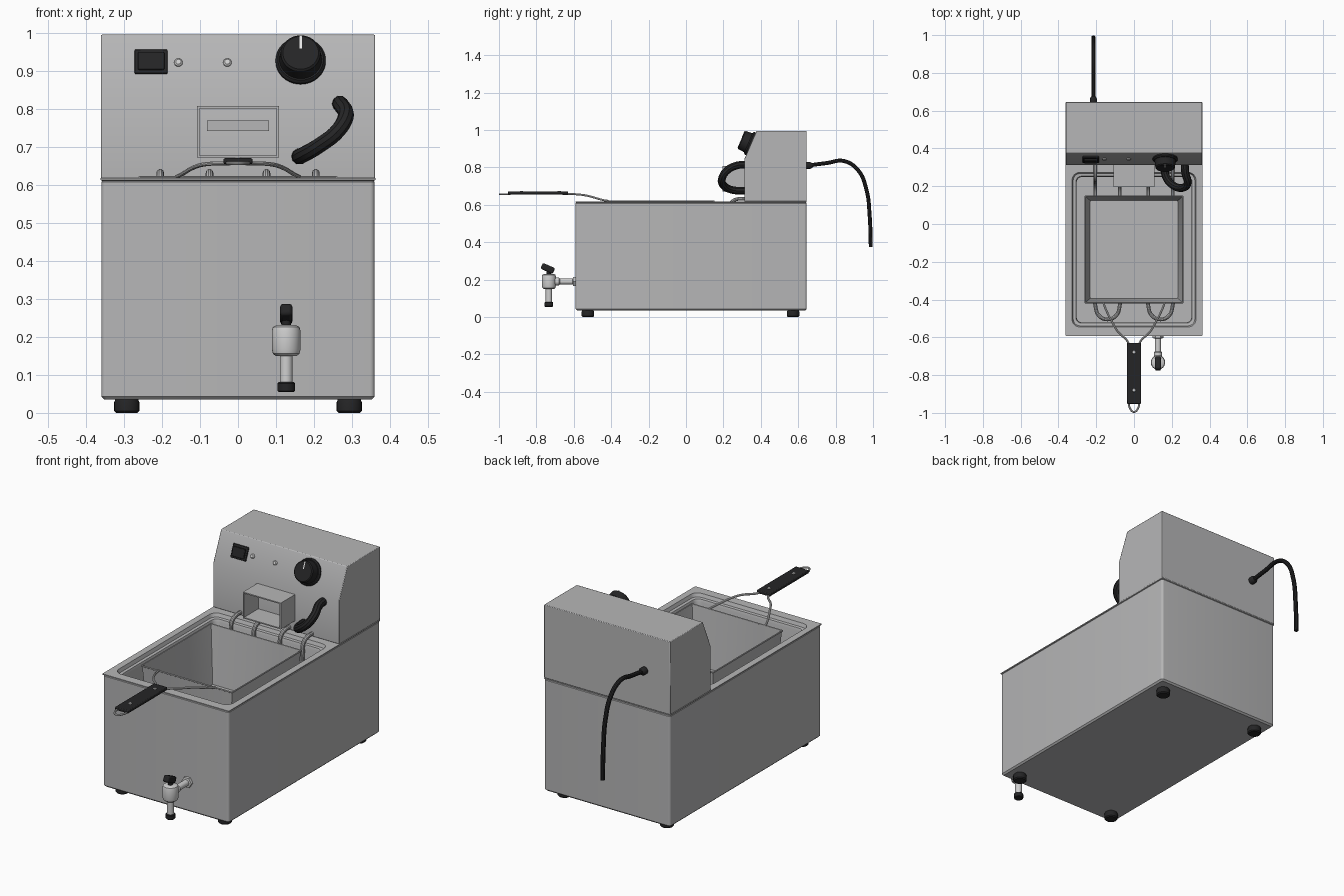
import bpy, bmesh, math
from mathutils import Matrix, Vector

if "Cube" in bpy.data.objects:
    bpy.data.objects.remove(bpy.data.objects["Cube"])


def material(name, rgb):
    m = bpy.data.materials.new(name)
    m.diffuse_color = (*rgb, 1)
    m.use_nodes = True
    m.node_tree.nodes["Principled BSDF"].inputs["Base Color"].default_value = m.diffuse_color
    return m


STEEL = material("brushed steel", (0.47, 0.47, 0.475))
CHROME = material("bright metal", (0.62, 0.62, 0.62))
BLACK = material("black plastic", (0.018, 0.018, 0.019))
WHITE = material("white mark", (0.8, 0.8, 0.8))


def finish(name, mesh, mat, bevel=0, matrix=None):
    mesh.materials.clear()
    mesh.materials.append(mat)
    mesh.shade_smooth()
    mesh.set_sharp_from_angle(angle=math.radians(35))
    ob = bpy.data.objects.new(name, mesh)
    bpy.context.collection.objects.link(ob)
    if matrix is not None:
        ob.matrix_world = matrix
    if bevel:
        b = ob.modifiers.new("bevel", 'BEVEL')
        b.width, b.segments, b.limit_method = bevel, 2, 'ANGLE'
    return ob


def from_bmesh(name, bm, mat, **kw):
    bmesh.ops.recalc_face_normals(bm, faces=bm.faces)
    mesh = bpy.data.meshes.new(name)
    bm.to_mesh(mesh)
    bm.free()
    return finish(name, mesh, mat, **kw)


def box(name, lo, hi, mat, **kw):
    lo, hi = Vector(lo), Vector(hi)
    bm = bmesh.new()
    bmesh.ops.create_cube(bm, size=1)
    bmesh.ops.scale(bm, vec=hi - lo, verts=bm.verts)
    bmesh.ops.translate(bm, vec=(lo + hi) / 2, verts=bm.verts)
    return from_bmesh(name, bm, mat, **kw)


def skin(bm, rings, caps=True):
    loops = [[bm.verts.new(p) for p in r] for r in rings]
    n = len(loops[0])
    for a, b in zip(loops, loops[1:]):
        for i in range(n):
            bm.faces.new((a[i], a[(i + 1) % n], b[(i + 1) % n], b[i]))
    if caps:
        bm.faces.new(loops[0][::-1])
        bm.faces.new(loops[-1])


def lathe(name, profile, mat, matrix, n=28):
    """Closed turned part from (radius, height) pairs."""
    bm = bmesh.new()
    ang = [2 * math.pi * i / n for i in range(n)]
    skin(bm, [[(r * math.cos(a), r * math.sin(a), z) for a in ang] for r, z in profile])
    return from_bmesh(name, bm, mat, matrix=matrix)


def round_rect(x, y0, y1, r, z, n=6):
    pts = []
    for k, (sx, cy) in enumerate(((1, y1 - r), (-1, y1 - r), (-1, y0 + r), (1, y0 + r))):
        for i in range(n + 1):
            a = math.pi / 2 * (k + i / n)
            pts.append((sx * (x - r) + r * math.cos(a), cy + r * math.sin(a), z))
    return pts


def tube(name, pts, radius, mat, cyclic=False):
    cu = bpy.data.curves.new(name, 'CURVE')
    cu.dimensions = '3D'
    cu.bevel_depth, cu.bevel_resolution = radius, 3
    cu.use_fill_caps, cu.resolution_u = True, 8
    sp = cu.splines.new('BEZIER')
    sp.bezier_points.add(len(pts) - 1)
    sp.use_cyclic_u = cyclic
    for p, co in zip(sp.bezier_points, pts):
        p.co = co
        p.handle_left_type = p.handle_right_type = 'AUTO'
    tmp = bpy.data.objects.new("path", cu)
    bpy.context.collection.objects.link(tmp)
    mesh = bpy.data.meshes.new_from_object(tmp.evaluated_get(bpy.context.evaluated_depsgraph_get()))
    bpy.data.objects.remove(tmp)
    return finish(name, mesh, mat)


def at(x, y, z, rx=0):
    return Matrix.Translation((x, y, z)) @ Matrix.Rotation(rx, 4, 'X')


F, B = -0.59, 0.645   # front and back of the housing

# Housing with rolled top plate, stepped rim and sunken tank in one skin
bm = bmesh.new()
skin(bm, [round_rect(0.352, F + .008, B - .008, 0.008, 0.035),
          round_rect(0.36, F, B, 0.012, 0.043),
          round_rect(0.36, F, B, 0.012, 0.608),
          round_rect(0.357, F + .003, B - .003, 0.010, 0.611),
          round_rect(0.362, F - .002, B, 0.003, 0.613),
          round_rect(0.362, F - .002, B, 0.003, 0.618),
          round_rect(0.328, -0.545, 0.273, 0.04, 0.618),
          round_rect(0.322, -0.539, 0.267, 0.036, 0.600),
          round_rect(0.308, -0.525, 0.253, 0.03, 0.598),
          round_rect(0.304, -0.521, 0.249, 0.03, 0.585),
          round_rect(0.304, -0.521, 0.249, 0.03, 0.20)])
from_bmesh("housing_and_tank", bm, STEEL)

# Control head with sloped panel
side = [(0.312, 0.618), (0.312, 0.845), (0.377, 0.996), (B, 0.996), (B, 0.618)]
bm = bmesh.new()
skin(bm, [[(x, y, z) for y, z in side] for x in (-0.361, 0.361)])
from_bmesh("control_head", bm, STEEL, bevel=0.003)

# Feet
for sx in (-1, 1):
    for y in (-0.525, 0.573):
        lathe("foot", [(0.028, 0), (0.033, 0.005), (0.033, 0.028), (0.03, 0.036)],
              BLACK, at(sx * 0.293, y, 0))

# Parts on the sloped panel
TILT = math.atan2(0.151, 0.065)


def on_panel(x, z):
    return at(x, 0.312 + (z - 0.845) * 0.065 / 0.151, z, TILT)


m = on_panel(-0.229, 0.923)
box("switch_frame", (-0.043, -0.034, -0.002), (0.043, 0.034, 0.010), BLACK, bevel=0.003, matrix=m)
box("switch_rocker", (-0.035, -0.024, 0.008), (0.035, 0.024, 0.019), BLACK, bevel=0.003,
    matrix=m @ Matrix.Rotation(0.12, 4, 'X'))
for x in (-0.157, -0.028):
    lathe("indicator_lamp", [(0.011, -0.002), (0.011, 0.004), (0.007, 0.008)], CHROME,
          on_panel(x, 0.922), 16)
m = on_panel(0.165, 0.926)
lathe("dial_skirt", [(0.066, 0), (0.066, 0.007), (0.06, 0.014)], BLACK, m, 40)
lathe("dial_knob", [(0.056, 0.012), (0.052, 0.052), (0.047, 0.057)], BLACK, m, 40)
box("dial_mark", (-0.003, 0.012, 0.056), (0.003, 0.049, 0.0585), WHITE, matrix=m)

# Hanging bracket, open at the front
for sx in (-1, 1):
    box("bracket_side", (sx * 0.105 - 0.003, 0.195, 0.675), (sx * 0.105 + 0.003, 0.315, 0.808), STEEL)
for z in (0.675, 0.805):
    box("bracket_shelf", (-0.108, 0.195, z - 0.003), (0.108, 0.315, z + 0.003), STEEL)
box("bracket_back_plate", (-0.082, 0.306, 0.742), (0.082, 0.313, 0.77), STEEL)

# Looped hose on the head
tube("looped_hose", [(0.268, 0.325, 0.815), (0.272, 0.27, 0.81), (0.284, 0.218, 0.782),
                     (0.262, 0.193, 0.742), (0.215, 0.20, 0.705), (0.172, 0.245, 0.68),
                     (0.16, 0.325, 0.675)], 0.021, BLACK)

# Power cord at the back
lathe("cord_gland", [(0.019, -0.002), (0.019, 0.018), (0.013, 0.03)], BLACK,
      at(-0.215, B, 0.81, -math.pi / 2), 20)
tube("power_cord", [(-0.215, 0.65, 0.81), (-0.215, 0.75, 0.823), (-0.215, 0.845, 0.834),
                    (-0.215, 0.92, 0.785), (-0.215, 0.965, 0.68), (-0.215, 0.982, 0.54),
                    (-0.215, 0.988, 0.375)], 0.011, BLACK)

# Drain tap
TX, TY = 0.127, -0.733
m = at(TX, F, 0.19, math.pi / 2)
lathe("tap_flange", [(0.028, -0.003), (0.028, 0.014), (0.016, 0.016)], CHROME, m, 6)
lathe("tap_pipe", [(0.016, 0), (0.016, 0.085), (0.021, 0.09), (0.021, 0.13)], CHROME, m, 20)
lathe("tap_body", [(0.028, 0.15), (0.035, 0.156), (0.038, 0.168), (0.038, 0.215),
                   (0.035, 0.226), (0.026, 0.231)], CHROME, at(TX, TY, 0), 28)
lathe("tap_spout", [(0.017, 0.06), (0.017, 0.155)], CHROME, at(TX, TY, 0), 20)
lathe("tap_nozzle", [(0.02, 0.055), (0.023, 0.058), (0.023, 0.078), (0.02, 0.081)], BLACK,
      at(TX, TY, 0), 20)
lathe("tap_stem", [(0.012, 0.225), (0.012, 0.255)], BLACK, at(TX, TY, 0), 16)
box("tap_lever", (-0.016, -0.036, -0.017), (0.016, 0.036, 0.017), BLACK, bevel=0.008,
    matrix=at(TX, TY - 0.006, 0.26, -0.42))

# Basket: thin open shell with a rim wire
BF, BB, RIM = -0.418, 0.148, 0.62
bm = bmesh.new()
skin(bm, [round_rect(x, BF + d, BB - d, 0.006, z, 2) for x, d, z in
          ((0.236, 0.02, 0.32), (0.259, 0, RIM), (0.255, 0.004, RIM), (0.232, 0.024, 0.324))])
from_bmesh("basket", bm, STEEL)
corners = [(0.259, BF), (0.259, BB), (-0.259, BB), (-0.259, BF)]
for (x0, y0), (x1, y1) in zip(corners, corners[1:] + corners[:1]):
    tube("basket_rim_wire", [(x0, y0, RIM), (x1, y1, RIM)], 0.004, STEEL)

# Basket handle: wire arms, grip with rivets, end loop
for s in (-1, 1):
    tube("handle_arm", [(s * 0.162, BF + 0.002, 0.621), (s * 0.152, -0.445, 0.626),
                        (s * 0.115, -0.52, 0.647), (s * 0.085, -0.57, 0.655),
                        (s * 0.032, -0.625, 0.657), (s * 0.022, -0.66, 0.657)], 0.0055, CHROME)
box("handle_grip", (-0.038, -0.952, 0.655), (0.038, -0.63, 0.671), BLACK, bevel=0.004)
for y in (-0.678, -0.88):
    lathe("grip_rivet", [(0.010, 0.670), (0.008, 0.674)], CHROME, at(0, y, 0), 14)
tube("handle_end_loop", [(-0.028, -0.94, 0.657), (-0.024, -0.97, 0.657), (0, -0.995, 0.657),
                         (0.024, -0.97, 0.657), (0.028, -0.94, 0.657)], 0.005, CHROME)

# Heating loops under the basket, rising at the back of the tank
for s in (-1, 1):
    a, b = s * 0.075, s * 0.205
    half = [(0.235, 0.57), (0.225, 0.35), (0.20, 0.265), (0.12, 0.25), (-0.15, 0.25), (-0.43, 0.25)]
    path = [(a, y, z) for y, z in half]
    path += [(s * 0.095, -0.485, 0.25), (s * 0.14, -0.505, 0.25), (s * 0.185, -0.485, 0.25)]
    path += [(b, y, z) for y, z in half[::-1]]
    tube("heating_loop", path, 0.010, STEEL)
    for x in (a, b):
        tube("heating_riser", [(x, 0.235, 0.56), (x, 0.24, 0.608), (x, 0.265, 0.628),
                               (x, 0.318, 0.632)], 0.010, STEEL)
